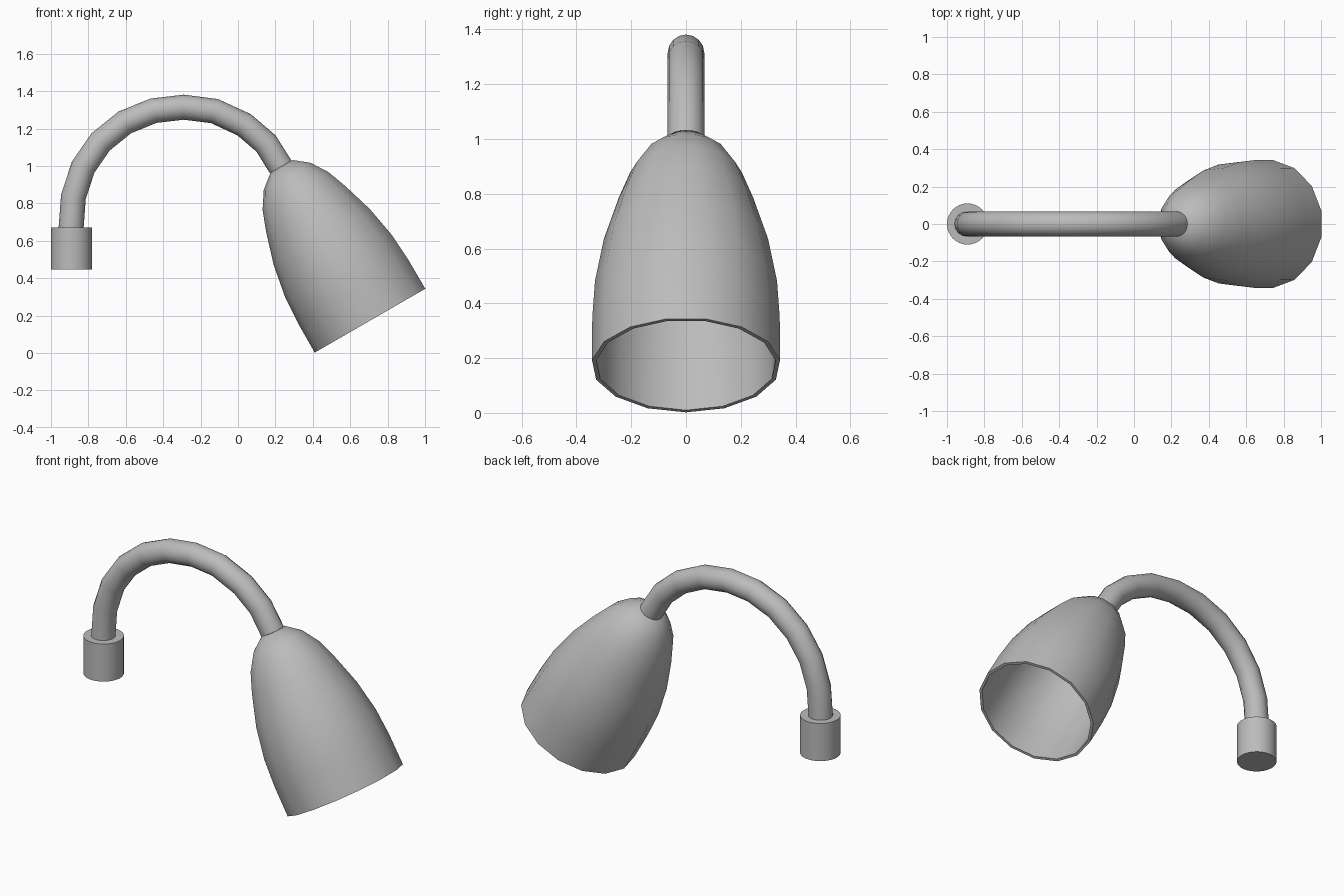
import bpy, bmesh, math
from mathutils import Vector

cube = bpy.data.objects.get("Cube")
if cube:
    bpy.data.objects.remove(cube, do_unlink=True)

grey = bpy.data.materials.new("plain grey")
grey.use_nodes = True
colour = (0.5, 0.5, 0.5, 1)
grey.diffuse_color = colour
grey.node_tree.nodes["Principled BSDF"].inputs["Base Color"].default_value = colour


def loft(name, centres, radii, axes, sides):
    """Join rings lying across their axes into a closed, capped skin."""
    bm = bmesh.new()
    rings = []
    for c, r, axis in zip(centres, radii, axes):
        axis = axis.normalized()
        across = Vector((-axis.z, 0, axis.x))
        ring = []
        for i in range(sides):
            a = math.tau * i / sides
            ring.append(bm.verts.new(c + r * (math.cos(a) * across + Vector((0, math.sin(a), 0)))))
        rings.append(ring)
    for a, b in zip(rings, rings[1:]):
        for i in range(sides):
            j = (i + 1) % sides
            bm.faces.new((a[i], a[j], b[j], b[i]))
    bm.faces.new(rings[0])
    bm.faces.new(rings[-1])
    bmesh.ops.recalc_face_normals(bm, faces=bm.faces)
    mesh = bpy.data.meshes.new(name)
    bm.to_mesh(mesh)
    bm.free()
    mesh.materials.append(grey)
    obj = bpy.data.objects.new(name, mesh)
    bpy.context.collection.objects.link(obj)
    bpy.ops.object.select_all(action='DESELECT')
    obj.select_set(True)
    bpy.context.view_layer.objects.active = obj
    bpy.ops.object.shade_smooth_by_angle(angle=math.radians(40))
    return obj


# Cylindrical foot
up = Vector((0, 0, 1))
loft("base", [Vector((-0.89, 0, z)) for z in (0.445, 0.67)], [0.11] * 2, [up] * 2, 32)

# Bent tube from the foot to the shade
path = [Vector((x, 0, z)) for x, z in (
    (-0.893, 0.66), (-0.88, 0.835), (-0.828, 0.993), (-0.735, 1.128),
    (-0.605, 1.233), (-0.452, 1.295), (-0.29, 1.314), (-0.125, 1.293),
    (0.033, 1.22), (0.15, 1.12), (0.228, 0.995))]
last = len(path) - 1
tangents = [path[min(i + 1, last)] - path[max(i - 1, 0)] for i in range(last + 1)]
tangents[0] = up
tangents[-1] = Vector((0.5, 0, -0.866))
loft("arm", path, [0.067] * len(path), tangents, 16)

# Tilted bell shade: outer wall down to the rim, then the inner wall back up
tilt = math.radians(30)
axis = Vector((-math.sin(tilt), 0, math.cos(tilt)))
rim = Vector((0.709, 0, 0.1745))
wall = 0.016
outer = [(0.95, 0.07), (0.89, 0.146), (0.8, 0.205), (0.69, 0.247),
         (0.515, 0.301), (0.336, 0.334), (0.18, 0.344), (0, 0.345)]
inner = [(max(t - wall, 0), r - wall) for t, r in reversed(outer)]
profile = outer + inner
loft("shade", [rim + t * axis for t, r in profile], [r for t, r in profile],
     [axis] * len(profile), 15)
